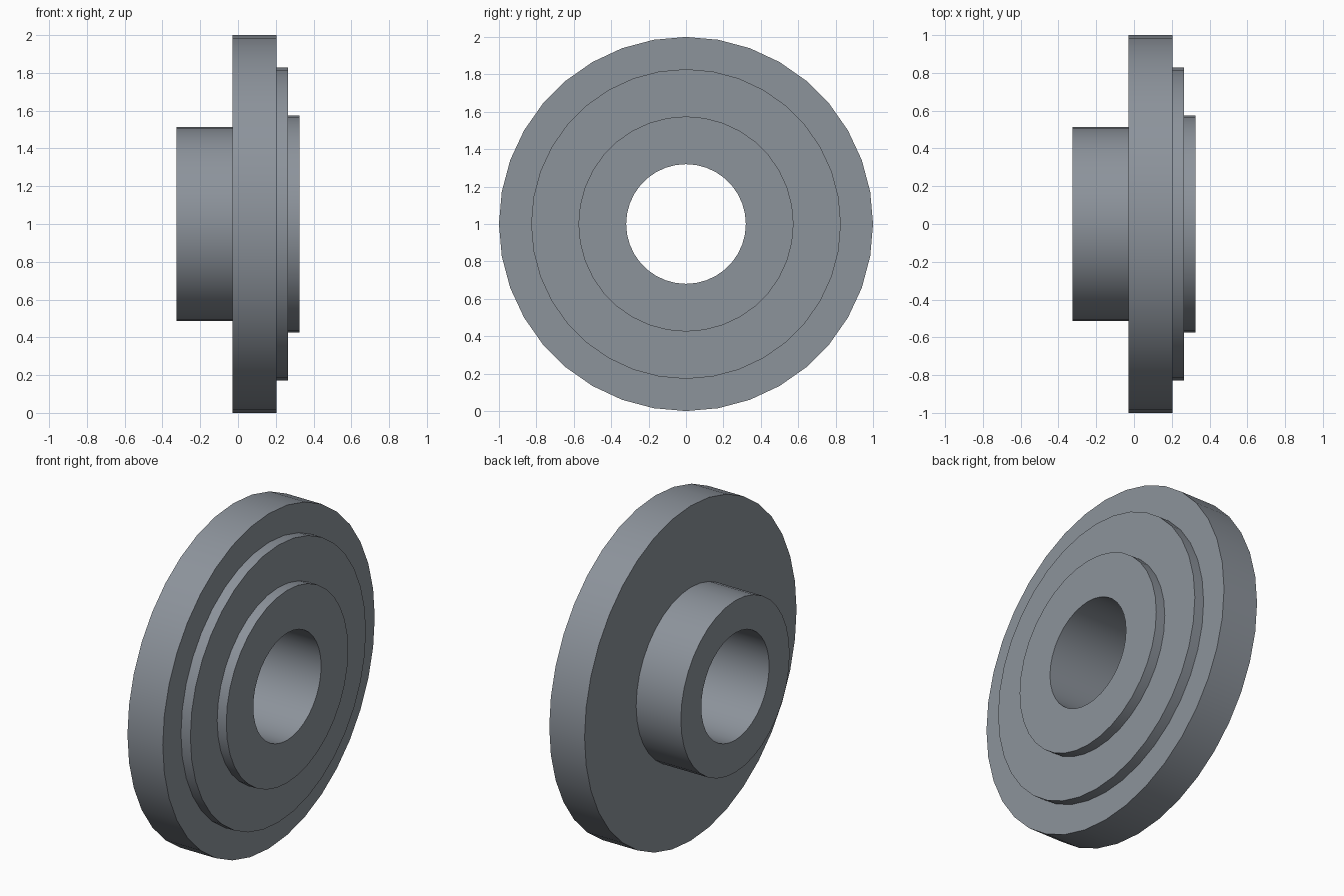
import bpy, bmesh
from math import sin, cos, tau

if "Cube" in bpy.data.objects:
    bpy.data.objects.remove(bpy.data.objects["Cube"])

SIDES = 36

# Closed cross-section of the stepped flange: (x, radius)
PROFILE = [
    (-0.325, 0.32), (-0.325, 0.513),   # rear hub face
    (-0.03, 0.513), (-0.03, 1.0),      # flange back
    (0.203, 1.0), (0.203, 0.828),      # flange front
    (0.265, 0.828), (0.265, 0.575),    # middle step
    (0.325, 0.575), (0.325, 0.32),     # front boss and bore
]

# Revolve the profile around the x axis
bm = bmesh.new()
rings = [[bm.verts.new((x, r * sin(tau * i / SIDES), 1 + r * cos(tau * i / SIDES)))
          for i in range(SIDES)] for x, r in PROFILE]
for k, a in enumerate(rings):
    b = rings[(k + 1) % len(rings)]
    for i in range(SIDES):
        j = (i + 1) % SIDES
        bm.faces.new((a[i], a[j], b[j], b[i]))
bmesh.ops.recalc_face_normals(bm, faces=bm.faces)

mesh = bpy.data.meshes.new("flanged_hub")
bm.to_mesh(mesh)
bm.free()
hub = bpy.data.objects.new("flanged_hub", mesh)
bpy.context.collection.objects.link(hub)

# Dark blue-grey steel
steel = bpy.data.materials.new("dark_steel")
steel.diffuse_color = (0.265, 0.293, 0.33, 1)
steel.use_nodes = True
steel.node_tree.nodes["Principled BSDF"].inputs["Base Color"].default_value = steel.diffuse_color
mesh.materials.append(steel)

# Smooth the round walls, keep the steps crisp
bpy.context.view_layer.objects.active = hub
hub.select_set(True)
bpy.ops.object.shade_smooth_by_angle(angle=0.6)
